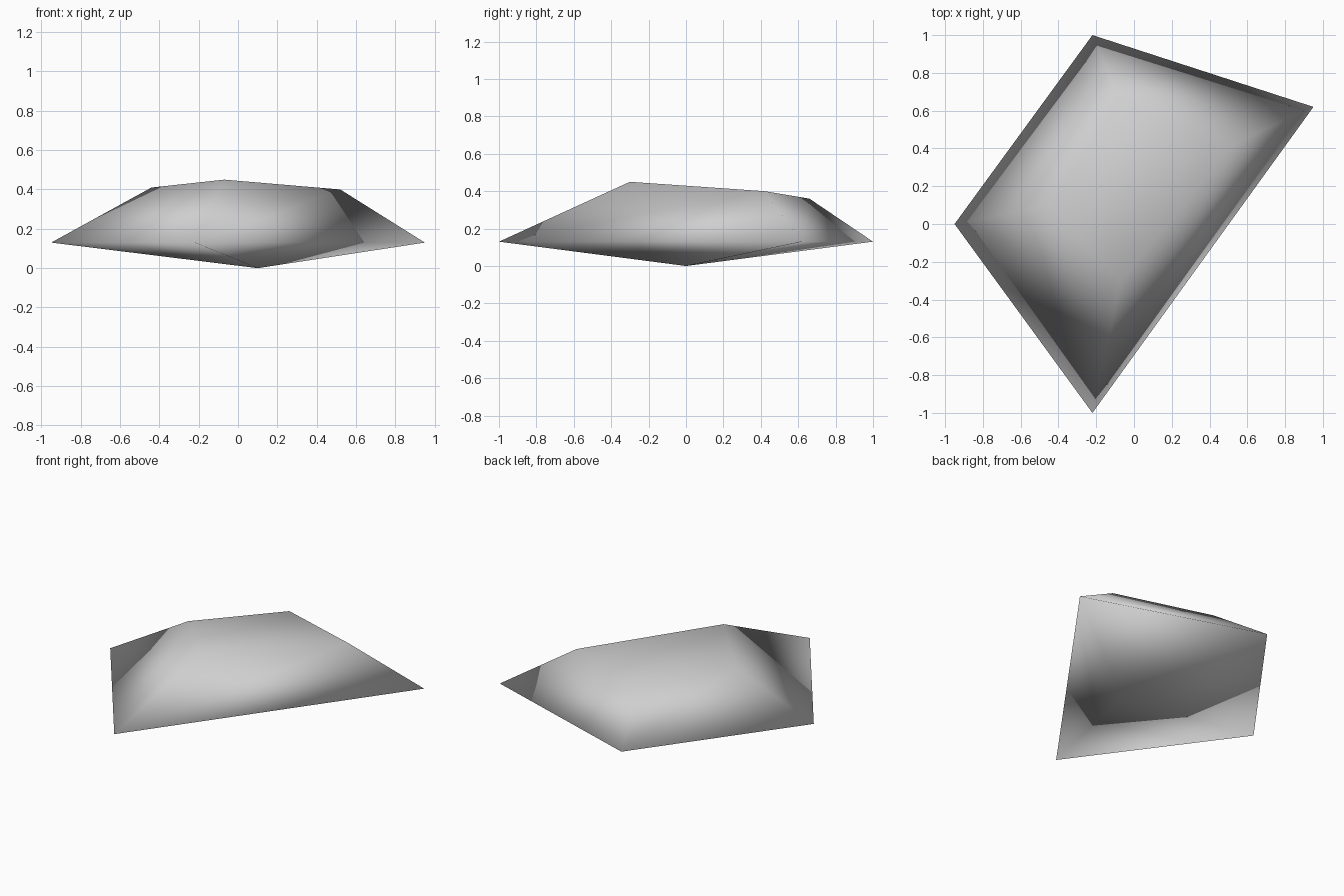
import bpy
import bmesh

cube = bpy.data.objects.get("Cube")
if cube:
    bpy.data.objects.remove(cube, do_unlink=True)

# Stone colour
stone = bpy.data.materials.new("light_grey_stone")
stone.use_nodes = True
colour = (0.62, 0.62, 0.62, 1.0)
stone.diffuse_color = colour
stone.node_tree.nodes["Principled BSDF"].inputs["Base Color"].default_value = colour

# Outlines of the rock, counter-clockwise from above
RIM = [(-0.95, 0, 0.13), (-0.22, -1, 0.13), (0.95, 0.62, 0.13), (-0.22, 1, 0.13)]
CROWN = [(-0.44, 0.1, 0.41), (-0.07, -0.3, 0.45), (0.52, 0.42, 0.4), (-0.08, 0.66, 0.36)]
TIP = (0.1, 0, 0)

bm = bmesh.new()
rim = [bm.verts.new(p) for p in RIM]
crown = [bm.verts.new(p) for p in CROWN]
tip = bm.verts.new(TIP)

# Sloping sides above the rim, shallow point below it, flat crown on top
for i in range(len(rim)):
    j = (i + 1) % len(rim)
    bm.faces.new((rim[i], rim[j], crown[j], crown[i]))
    bm.faces.new((rim[j], rim[i], tip))
bm.faces.new(crown)
bmesh.ops.recalc_face_normals(bm, faces=bm.faces[:])

# The whole rock is softly shaded
for face in bm.faces:
    face.smooth = True

mesh = bpy.data.meshes.new("rock")
bm.to_mesh(mesh)
bm.free()
mesh.materials.append(stone)
rock = bpy.data.objects.new("rock", mesh)
bpy.context.collection.objects.link(rock)
